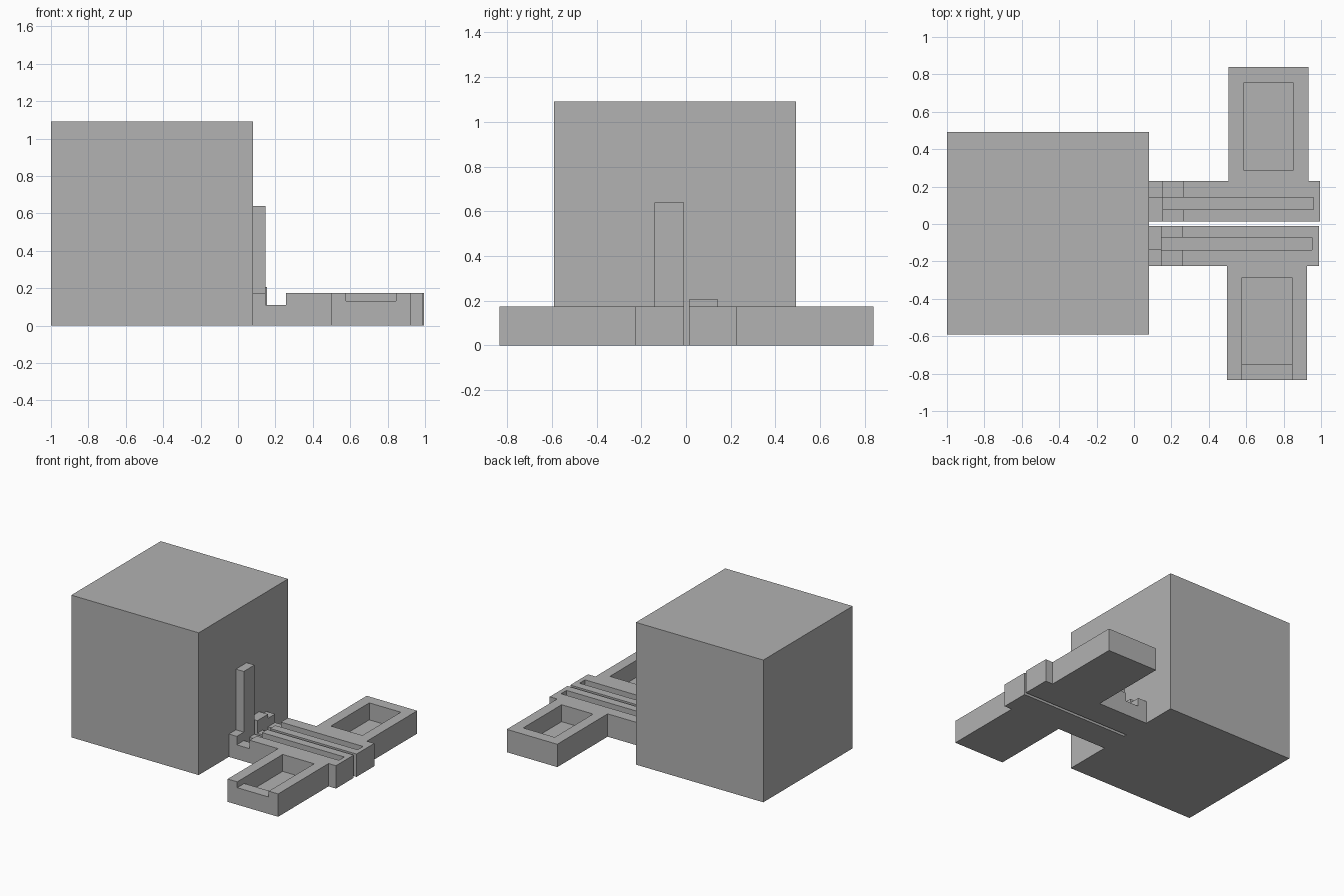
import bpy, bmesh

if "Cube" in bpy.data.objects:
    bpy.data.objects.remove(bpy.data.objects["Cube"])

grey = bpy.data.materials.new("plain_grey")
grey.diffuse_color = (0.445, 0.445, 0.445, 1)
grey.use_nodes = True
grey.node_tree.nodes["Principled BSDF"].inputs["Base Color"].default_value = grey.diffuse_color


def prism(name, outline, z0, z1):
    """Extrude a flat outline from z0 up to z1."""
    bm = bmesh.new()
    face = bm.faces.new([bm.verts.new((x, y, z0)) for x, y in outline])
    top = bmesh.ops.extrude_face_region(bm, geom=[face])["geom"]
    verts = [v for v in top if isinstance(v, bmesh.types.BMVert)]
    bmesh.ops.translate(bm, verts=verts, vec=(0, 0, z1 - z0))
    bmesh.ops.recalc_face_normals(bm, faces=bm.faces)
    mesh = bpy.data.meshes.new(name)
    bm.to_mesh(mesh)
    bm.free()
    mesh.materials.append(grey)
    obj = bpy.data.objects.new(name, mesh)
    bpy.context.collection.objects.link(obj)
    return obj


def box(name, x0, x1, y0, y1, z0, z1):
    return prism(name, [(x0, y0), (x1, y0), (x1, y1), (x0, y1)], z0, z1)


def cut(obj, *bounds):
    """Subtract a box from an object."""
    cutter = box("cutter", *bounds)
    cutter.hide_render = True
    mod = obj.modifiers.new("cut", "BOOLEAN")
    mod.operation = "DIFFERENCE"
    mod.solver = "EXACT"
    mod.object = cutter
    bpy.context.view_layer.objects.active = obj
    bpy.ops.object.modifier_apply(modifier=mod.name)
    bpy.data.objects.remove(cutter)


def foot(name, side, dx, dy):
    """T-shaped foot: arm with a cross channel and long slot, pad with a pocket."""
    def yy(a, b):
        return sorted((side * a + dy, side * b + dy))

    outline = [(0.08, 0.01), (0.988 + dx, 0.01), (0.988 + dx, 0.225),
               (0.925 + dx, 0.225), (0.925 + dx, 0.835), (0.497 + dx, 0.835),
               (0.497 + dx, 0.225), (0.08, 0.225)]
    obj = prism(name, [(x, side * y + dy) for x, y in outline], 0, 0.175)
    cut(obj, 0.147 + dx, 0.256 + dx, *yy(-0.02, 0.3), 0.11, 0.3)      # channel
    cut(obj, 0.147 + dx, 0.953 + dx, *yy(0.073, 0.139), 0.045, 0.3)   # slot
    cut(obj, 0.578 + dx, 0.845 + dx, *yy(0.285, 0.75), 0.045, 0.3)    # pocket
    return obj


# Large block
box("main_block", -1.0, 0.08, -0.59, 0.492, 0, 1.09)

# Front foot, with a lowered lip at the end of its pocket
front = foot("front_foot", -1, 0, 0)
cut(front, 0.578, 0.845, -0.9, -0.745, 0.13, 0.3)

# Back foot
foot("back_foot", 1, 0.007, 0.004)

# Upright post and short stub against the block
box("front_post", 0.08, 0.147, -0.14, -0.01, 0.175, 0.64)
box("back_stub", 0.08, 0.154, 0.014, 0.143, 0.175, 0.206)
